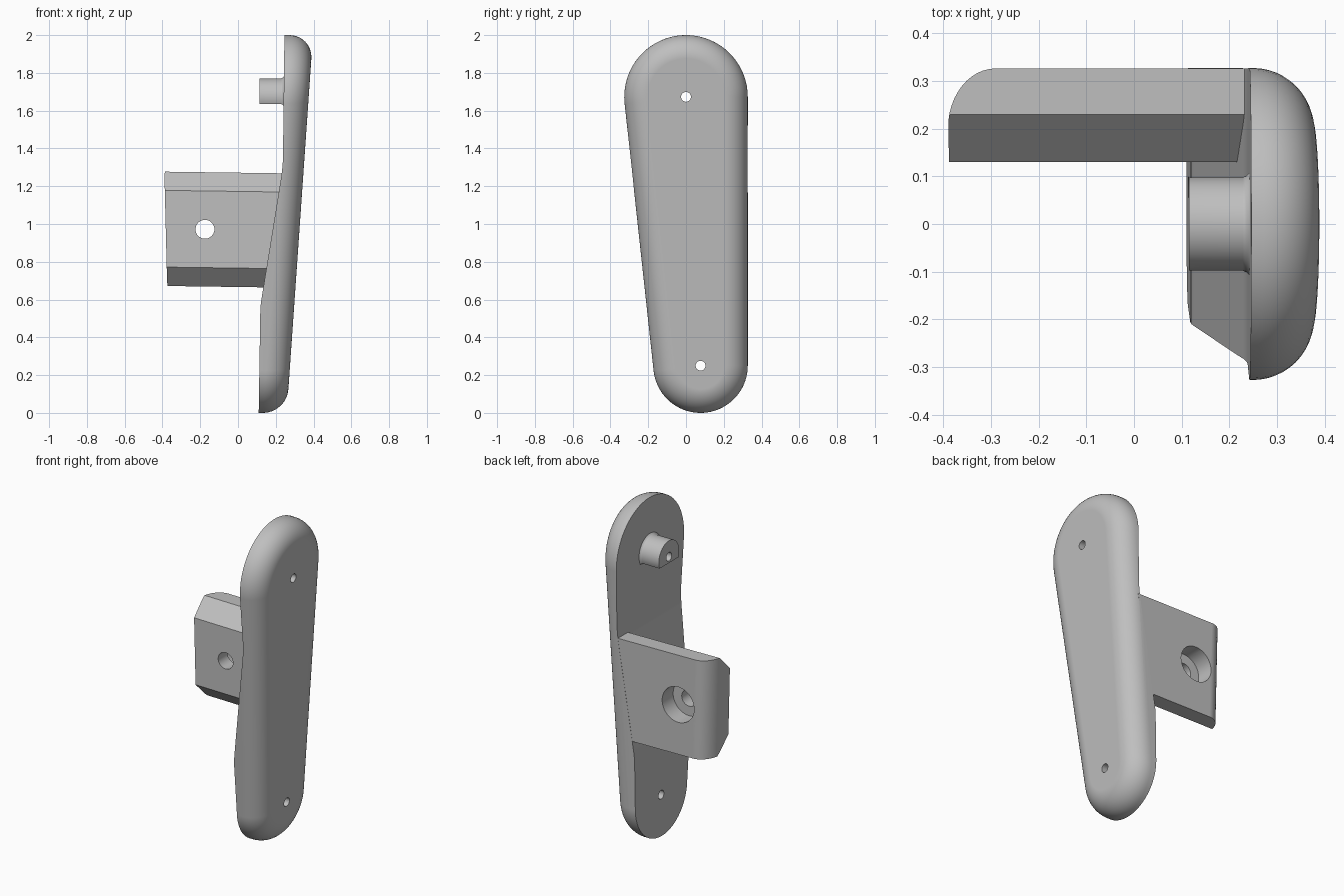
import bpy, bmesh
from math import cos, sin, pi, radians, atan2
from mathutils import Vector

cube = bpy.data.objects.get("Cube")
if cube:
    bpy.data.objects.remove(cube)

grey = bpy.data.materials.new("plain_grey")
grey.use_nodes = True
GREY = (0.52, 0.52, 0.52, 1)
grey.diffuse_color = GREY
grey.node_tree.nodes["Principled BSDF"].inputs["Base Color"].default_value = GREY


def loft(name, rings):
    """Closed solid through rings of equal point count."""
    bm = bmesh.new()
    loops = [[bm.verts.new(p) for p in ring] for ring in rings]
    for a, b in zip(loops, loops[1:]):
        for i in range(len(a)):
            j = (i + 1) % len(a)
            bm.faces.new((a[i], a[j], b[j], b[i]))
    bm.faces.new(loops[0][::-1])
    bm.faces.new(loops[-1])
    bmesh.ops.recalc_face_normals(bm, faces=bm.faces)
    mesh = bpy.data.meshes.new(name)
    bm.to_mesh(mesh)
    bm.free()
    mesh.materials.append(grey)
    ob = bpy.data.objects.new(name, mesh)
    bpy.context.collection.objects.link(ob)
    return ob


def select(ob):
    bpy.ops.object.select_all(action='DESELECT')
    ob.select_set(True)
    bpy.context.view_layer.objects.active = ob


def combine(ob, tool, operation):
    """Apply a boolean and discard the tool."""
    select(ob)
    mod = ob.modifiers.new("combine", 'BOOLEAN')
    mod.object, mod.operation, mod.solver = tool, operation, 'EXACT'
    bpy.ops.object.modifier_apply(modifier=mod.name)
    bpy.data.objects.remove(tool)


def drill(ob, axis, centre, radius, start, end):
    """Round hole along x or y."""
    circle = [(centre[0] + radius * cos(k * pi / 20), centre[1] + radius * sin(k * pi / 20))
              for k in range(40)]
    if axis == 'x':
        rings = [[(x, u, v) for u, v in circle] for x in (start, end)]
    else:
        rings = [[(u, y, v) for u, v in circle] for y in (start, end)]
    combine(ob, loft("drill", rings), 'DIFFERENCE')


# Plate: tapered outline with a rounded outer rim
TOP, TOP_R = Vector((0, 1.673)), 0.327
LOW, LOW_R = Vector((0.077, 0.25)), 0.25
FILLET = 0.125
axis = LOW - TOP
turn = 2 * pi + 2 * atan2(axis.y, axis.x)


def outline(inset):
    pts = []
    for c, r, a0, a1 in ((TOP, TOP_R, 0, turn), (LOW, LOW_R, turn, 2 * pi)):
        for k in range(37):
            a = a0 + (a1 - a0) * k / 36
            pts.append((c.x + (r - inset) * cos(a), c.y + (r - inset) * sin(a)))
    return pts


def outer_x(z):
    return 0.388 + (z - 1.87) * 0.0695


rings = [[(-0.1, y, z) for y, z in outline(0)]]
for k in range(13):
    t = k / 12 * pi / 2
    rings.append([(outer_x(z) - FILLET * (1 - sin(t)), y, z)
                  for y, z in outline(FILLET * (1 - cos(t)))])
plate = loft("mounting_plate", rings)

# Inner face of the plate steps back from bottom to top
inner = [(-0.6, -0.1), (0.108, -0.1), (0.118, 0.54), (0.121, 0.58), (0.127, 0.62),
         (0.229, 1.25), (0.234, 1.29), (0.238, 1.34), (0.247, 2.1), (-0.6, 2.1)]
combine(plate, loft("inner_cut", [[(x, y, z) for x, z in inner] for y in (-0.5, 0.5)]),
        'DIFFERENCE')

# Side bracket: chamfered front edges, rounded rear corner
section = [(0.326, 0.672), (0.23, 0.672), (0.13, 0.772),
           (0.13, 1.178), (0.23, 1.277), (0.326, 1.277)]
bracket = loft("side_bracket", [[(x, y, z) for y, z in section] for x in (-0.39, 0.3)])
corner = [(-0.29 - 0.1 * cos(k * pi / 24), 0.2 + 0.126 * sin(k * pi / 24)) for k in range(13)]
corner += [(-0.29, 0.5), (0.5, 0.5), (0.5, 0), (-0.39, 0)]
combine(bracket, loft("corner_cut", [[(x, y, z) for x, y in corner] for z in (0.5, 1.5)]),
        'INTERSECT')
for v in bracket.data.vertices:
    if v.co.x > 0:
        v.co.x = 0.245 - (1.29 - v.co.z) * 0.16
    else:
        v.co.x += (1.277 - v.co.z) * 0.025
    v.co.z -= 0.014 * (v.co.x + 0.39)
drill(bracket, 'y', (-0.175, 0.972), 0.05, 0, 0.5)
drill(bracket, 'y', (-0.175, 0.972), 0.108, 0.22, 0.5)
combine(plate, bracket, 'UNION')


# Peg: round on top, flat below, flared at its root
def peg_ring(x, grow):
    r, flat = 0.098 + grow, 0.038 + grow
    a0 = -math_asin(flat / r)
    return [(x, r * cos(a), TOP.y + r * sin(a))
            for a in (a0 + (pi - 2 * a0) * k / 32 for k in range(33))]


def math_asin(s):
    return atan2(s, (1 - s * s) ** 0.5)


peg = loft("peg", [peg_ring(x, g) for x, g in
                   ((0.115, 0), (0.228, 0), (0.235, 0.003), (0.241, 0.008), (0.246, 0.015), (0.27, 0.015))])
combine(plate, peg, 'UNION')

# Screw holes
drill(plate, 'x', (TOP.x, TOP.y), 0.026, -0.2, 0.6)
drill(plate, 'x', (LOW.x, LOW.y), 0.026, -0.2, 0.6)

# Smooth rounded rims, crisp edges
select(plate)
bpy.ops.object.shade_smooth_by_angle(angle=radians(30))
weighted = plate.modifiers.new("weighted_normals", 'WEIGHTED_NORMAL')
weighted.keep_sharp = True
